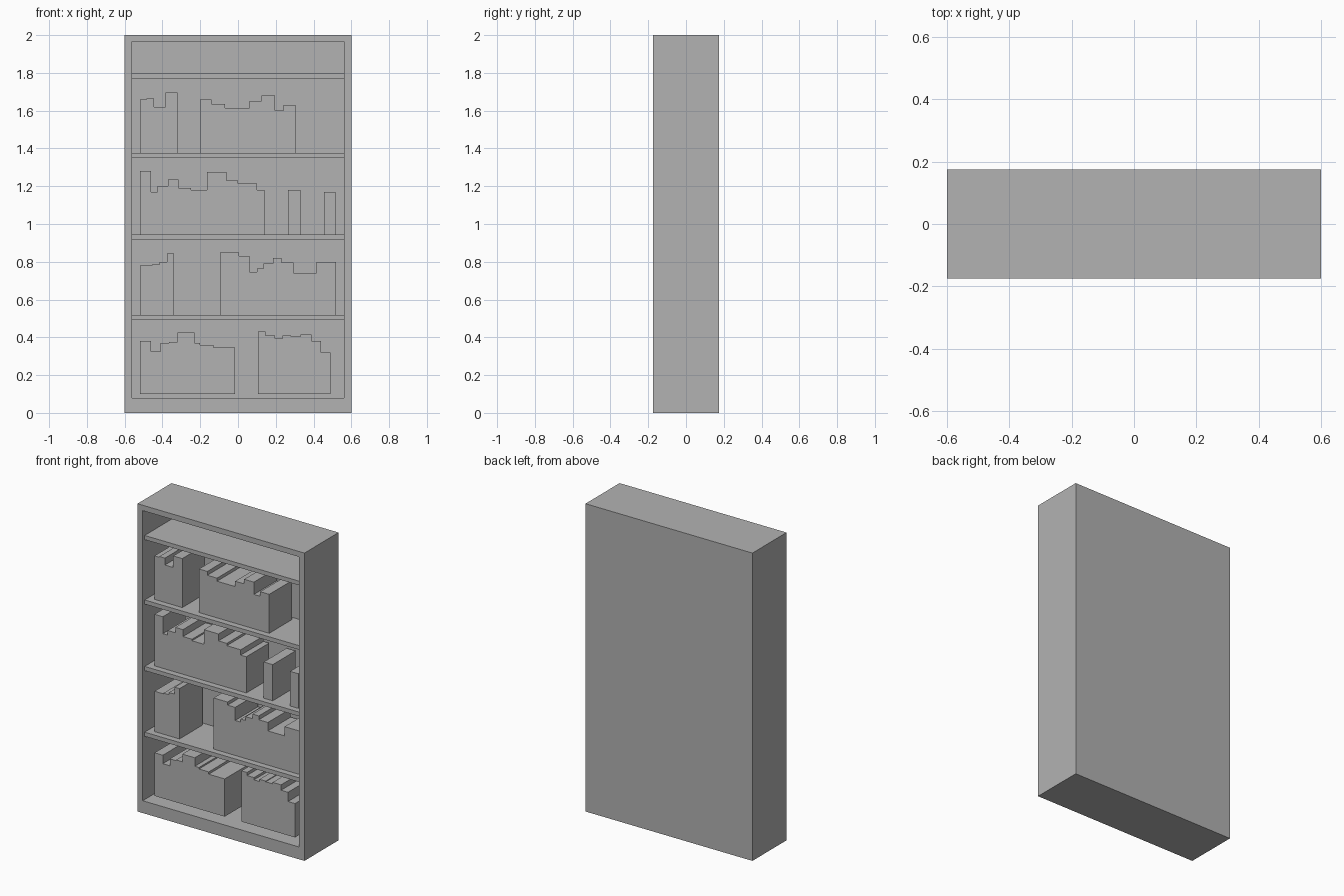
import bpy, bmesh

if "Cube" in bpy.data.objects:
    bpy.data.objects.remove(bpy.data.objects["Cube"])

grey = bpy.data.materials.new("plain grey")
grey.diffuse_color = (0.448, 0.448, 0.448, 1)
grey.use_nodes = True
grey.node_tree.nodes["Principled BSDF"].inputs["Base Color"].default_value = grey.diffuse_color


def prism(name, outline, y0, y1):
    """Extrude a counter-clockwise (x, z) outline from y0 back to y1."""
    bm = bmesh.new()
    face = bm.faces.new([bm.verts.new((x, y0, z)) for x, z in outline])
    ext = bmesh.ops.extrude_face_region(bm, geom=[face])
    verts = [g for g in ext["geom"] if isinstance(g, bmesh.types.BMVert)]
    bmesh.ops.translate(bm, verts=verts, vec=(0, y1 - y0, 0))
    bmesh.ops.recalc_face_normals(bm, faces=bm.faces)
    mesh = bpy.data.meshes.new(name)
    bm.to_mesh(mesh)
    bm.free()
    mesh.materials.append(grey)
    obj = bpy.data.objects.new(name, mesh)
    bpy.context.collection.objects.link(obj)
    return obj


def box(name, x0, x1, y0, y1, z0, z1):
    return prism(name, [(x0, z0), (x1, z0), (x1, z1), (x0, z1)], y0, y1)


FRONT, BACK, INNER_BACK = -0.175, 0.175, 0.145
INNER = 0.5625

# Case: solid block with an open compartment cut into the front
case = box("bookcase_frame", -0.6, 0.6, FRONT, BACK, 0, 2)
cutter = box("compartment_cutter", -INNER, INNER, FRONT - 0.1, INNER_BACK, 0.08, 1.965)
cutter.hide_render = True
cutter.hide_set(True)
cut = case.modifiers.new("compartment", "BOOLEAN")
cut.operation, cut.solver, cut.object = "DIFFERENCE", "EXACT", cutter

# Shelves, set slightly back from the front
for i, top in enumerate((0.518, 0.945, 1.377, 1.796)):
    box(f"shelf_{i + 1}", -INNER, INNER, FRONT + 0.02, INNER_BACK, top - 0.027, top)


def books(name, base, steps, end):
    """A row of touching books: steps are (left edge, top height)."""
    outline = [(steps[0][0], base), (end, base)]
    right = end
    for left, top in reversed(steps):
        outline += [(right, top), (left, top)]
        right = left
    prism(name, outline, -0.115, 0.12)


# Bottom row
books("books_bottom_left", 0.10, [(-.52, .38), (-.46, .325), (-.41, .37), (-.365, .375),
      (-.32, .425), (-.23, .37), (-.2, .36), (-.13, .345)], -.015)
books("books_bottom_right", 0.10, [(.105, .43), (.145, .41), (.195, .395), (.235, .41),
      (.28, .405), (.33, .415), (.39, .38), (.44, .32)], .49)

# Second row
books("books_second_left", 0.518, [(-.52, .78), (-.455, .785), (-.415, .80), (-.375, .845)], -.34)
books("books_second_right", 0.518, [(-.095, .85), (.005, .83), (.06, .745), (.10, .765),
      (.135, .79), (.185, .82), (.23, .795), (.295, .74), (.415, .80)], .52)

# Third row
books("books_third_left", 0.945, [(-.52, 1.28), (-.46, 1.17), (-.425, 1.20), (-.37, 1.235),
      (-.315, 1.19), (-.25, 1.18), (-.165, 1.275), (-.06, 1.23), (0, 1.215), (.10, 1.18)], .14)
books("single_book_middle", 0.945, [(.265, 1.18)], .33)
books("single_book_right", 0.945, [(.455, 1.17)], .515)

# Top row
books("books_top_left", 1.377, [(-.52, 1.66), (-.485, 1.665), (-.445, 1.62), (-.385, 1.695)], -.32)
books("books_top_right", 1.377, [(-.20, 1.66), (-.14, 1.635), (-.07, 1.615), (.06, 1.65),
      (.125, 1.68), (.195, 1.60), (.24, 1.63)], .305)
